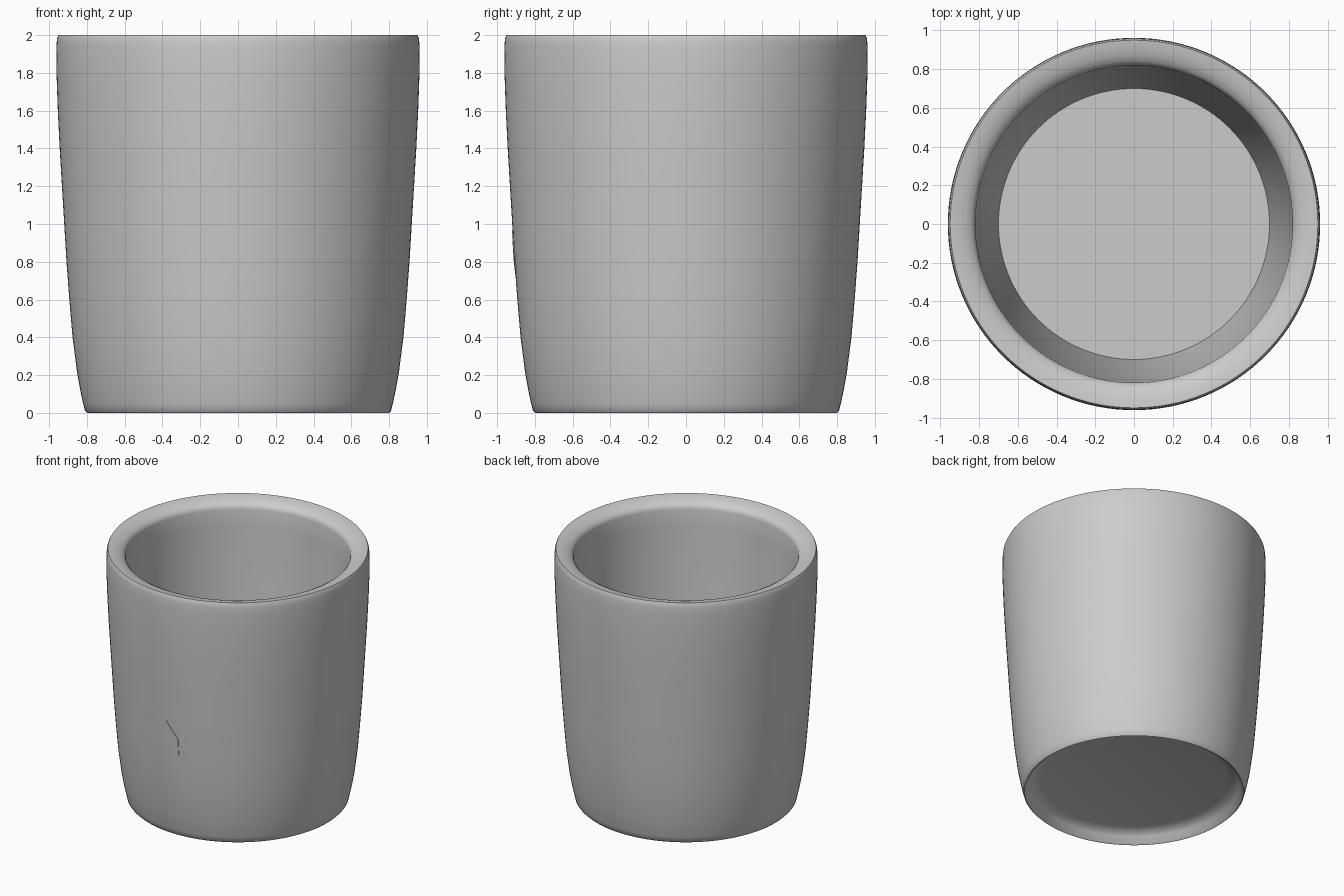
import bpy, bmesh, math
from mathutils import Vector

SEGMENTS = 128

cube = bpy.data.objects.get("Cube")
if cube:
    bpy.data.objects.remove(cube, do_unlink=True)

# Single matte grey
grey = bpy.data.materials.new("matte_grey")
grey.use_nodes = True
colour = (0.6, 0.6, 0.6, 1)
grey.diffuse_color = colour
grey.node_tree.nodes["Principled BSDF"].inputs["Base Color"].default_value = colour

# Outer wall, from foot to lip, as (radius, height)
outer = [(0.80, 0), (0.81, 0.01), (0.82, 0.05), (0.833, 0.11), (0.85, 0.2),
         (0.876, 0.4), (0.893, 0.6), (0.908, 0.8), (0.92, 1.0), (0.932, 1.2),
         (0.944, 1.4), (0.954, 1.6), (0.961, 1.8), (0.962, 1.9),
         (0.96, 1.96), (0.957, 1.985), (0.95, 2.0)]
# Lip rolling down into the bowl, inner wall and floor
inner = [(0.91, 1.995), (0.87, 1.983), (0.84, 1.967), (0.825, 1.95),
         (0.82, 1.93), (0.815, 1.8), (0.79, 1.2), (0.75, 0.6), (0.70, 0.17), (0, 0.17)]
# Shallow hollow under the foot
hollow = [(0, 0.09), (0.68, 0.09), (0.73, 0.075), (0.76, 0.05), (0.785, 0.01)]


def finish(name, bm, angle):
    bmesh.ops.recalc_face_normals(bm, faces=bm.faces)
    mesh = bpy.data.meshes.new(name)
    bm.to_mesh(mesh)
    bm.free()
    mesh.materials.append(grey)
    obj = bpy.data.objects.new(name, mesh)
    bpy.context.collection.objects.link(obj)
    bpy.ops.object.select_all(action='DESELECT')
    obj.select_set(True)
    bpy.context.view_layer.objects.active = obj
    bpy.ops.object.shade_smooth_by_angle(angle=math.radians(angle))
    return obj


# Cup body: the closed profile turned about the z axis
bm = bmesh.new()
verts = [bm.verts.new((r, 0, z)) for r, z in outer + inner + hollow]
edges = [bm.edges.new(pair) for pair in zip(verts, verts[1:] + verts[:1])
         if pair[0].co.x + pair[1].co.x > 0]
bmesh.ops.spin(bm, geom=verts + edges, axis=(0, 0, 1), cent=(0, 0, 0),
               angle=math.tau, steps=SEGMENTS, use_merge=True)
bmesh.ops.remove_doubles(bm, verts=bm.verts, dist=0.0005)
finish("cup_body", bm, 45)


def wall_radius(z):
    for (r0, z0), (r1, z1) in zip(outer, outer[1:]):
        if z0 <= z <= z1:
            return r0 + (r1 - r0) * (z - z0) / (z1 - z0)


# Small slanted plate lying on the front wall
bm = bmesh.new()
columns = []
for i in range(5):
    x = 0.1 * i / 4
    column = []
    for z in (0.965 - 1.35 * x, 0.83 - 1.3 * x):
        for lift in (0.004, -0.004):
            r = wall_radius(z) + lift
            column.append(bm.verts.new((x, -math.sqrt(r * r - x * x), z)))
    columns.append([column[k] for k in (0, 1, 3, 2)])
for a, b in zip(columns, columns[1:]):
    for k in range(4):
        n = (k + 1) % 4
        bm.faces.new((a[k], a[n], b[n], b[k]))
bm.faces.new(columns[0])
bm.faces.new(columns[-1])
finish("front_plate", bm, 30)
